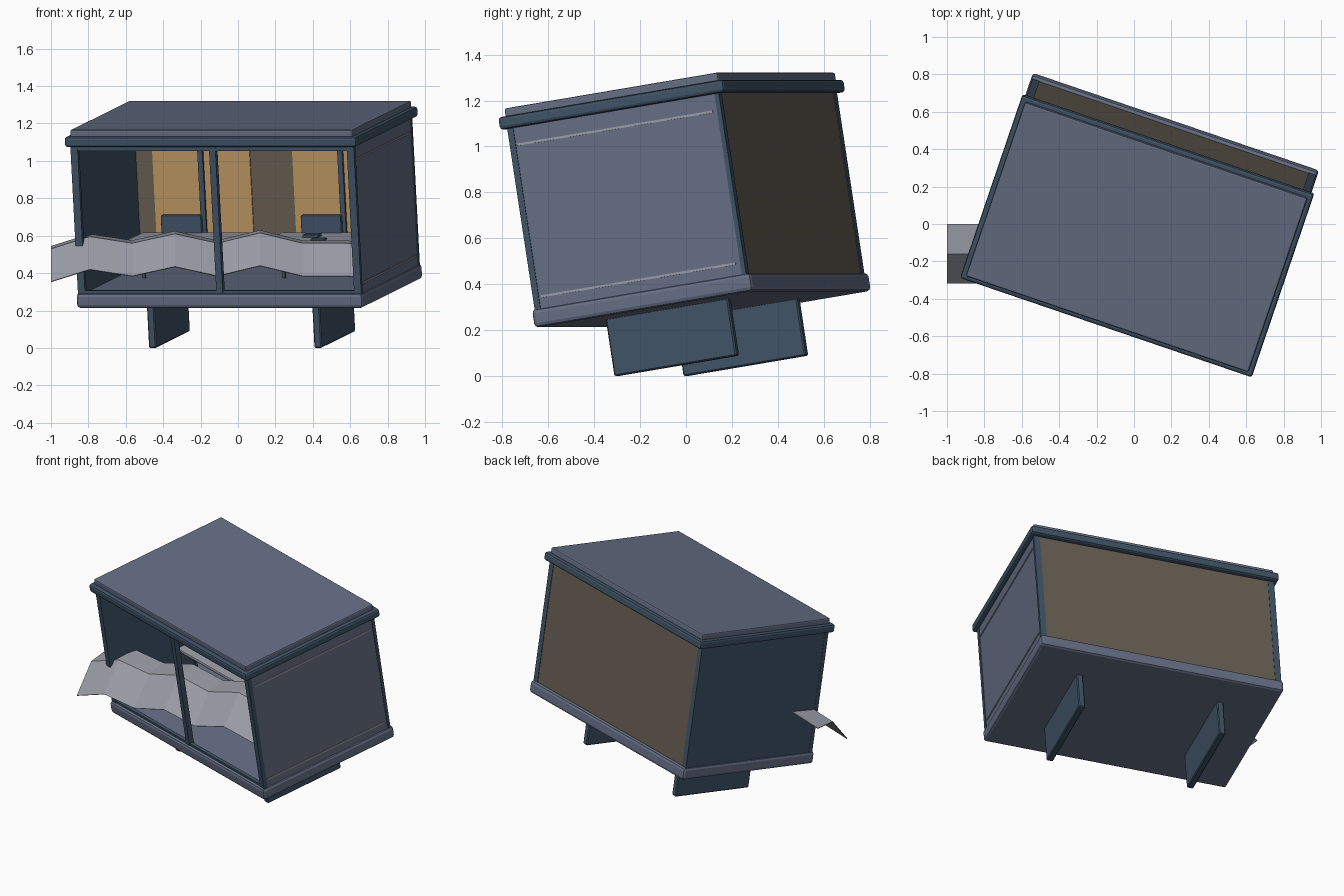
import bpy, bmesh, math
from mathutils import Matrix, Vector

cube = bpy.data.objects.get("Cube")
if cube:
    bpy.data.objects.remove(cube, do_unlink=True)


def material(name, color):
    m = bpy.data.materials.new(name)
    m.use_nodes = True
    m.diffuse_color = (*color, 1)
    m.node_tree.nodes["Principled BSDF"].inputs["Base Color"].default_value = (*color, 1)
    return m


SLATE = material("slate blue", (0.13, 0.155, 0.23))
NAVY = material("dark blue", (0.05, 0.085, 0.13))
TAN = material("warm tan", (0.52, 0.31, 0.125))
BROWN = material("grey brown", (0.135, 0.11, 0.085))
GREY = material("light grey", (0.32, 0.335, 0.38))

# Whole booth is turned and pitched forward
TILT = (Matrix.Translation((0.063, 0.073, 0.291))
        @ Matrix.Rotation(math.radians(-18.8), 4, "Z")
        @ Matrix.Rotation(math.radians(9.1), 4, "X"))


def finish(name, bm, mat):
    mesh = bpy.data.meshes.new(name)
    bm.to_mesh(mesh)
    bm.free()
    mesh.materials.append(mat)
    ob = bpy.data.objects.new(name, mesh)
    bpy.context.collection.objects.link(ob)
    return ob


def box(name, xs, ys, zs, mat, bevel=0.0, segments=2):
    """Box between local limits, with optional rounded edges."""
    bm = bmesh.new()
    bmesh.ops.create_cube(bm, size=1)
    for v in bm.verts:
        v.co = Vector([(a + b) / 2 + c * (b - a)
                       for (a, b), c in zip((xs, ys, zs), v.co)])
    if bevel:
        bmesh.ops.bevel(bm, geom=bm.edges[:], offset=bevel, segments=segments,
                        profile=0.5, affect="EDGES")
    ob = finish(name, bm, mat)
    ob.matrix_world = TILT
    return ob


# Base and roof
box("base", (-0.808, 0.808), (-0.51, 0.51), (0, 0.08), SLATE, 0.018)
box("roof_trim", (-0.824, 0.824), (-0.524, 0.524), (0.875, 0.93), NAVY, 0.014)
box("roof", (-0.797, 0.797), (-0.497, 0.497), (0.92, 0.965), SLATE, 0.008)

# Walls
box("plain_side_wall", (-0.798, -0.765), (-0.47, 0.47), (0.07, 0.885), NAVY)
box("panel_side_wall", (0.765, 0.796), (-0.475, 0.475), (0.07, 0.885), SLATE)
box("back_wall", (-0.785, 0.785), (0.47, 0.487), (0.07, 0.885), BROWN)

# Ridges on the panelled wall
for label, z in (("lower", 0.13), ("upper", 0.80)):
    box(label + "_ridge", (0.79, 0.8), (-0.46, 0.45), (z - 0.005, z + 0.005), GREY)

# Corner posts, centre post and front rails
for side, s in (("left", 1), ("right", -1)):
    xs = sorted((s * 0.76, s * 0.8))
    box(side + "_front_post", xs, (-0.495, -0.468), (0.07, 0.885), NAVY)
    box(side + "_back_post", xs, (0.47, 0.49), (0.07, 0.885), NAVY)
box("centre_post", (-0.018, 0.018), (-0.495, -0.46), (0.07, 0.885), NAVY)
box("bottom_rail", (-0.77, 0.77), (-0.492, -0.47), (0.07, 0.095), NAVY)
box("top_rail", (-0.77, 0.77), (-0.492, -0.47), (0.85, 0.885), NAVY)

# Back windows with mullions and lower panels, tables with legs
for side, s in (("left", 1), ("right", -1)):
    c = 0.395 * s
    box(side + "_window", (c - 0.275, c + 0.275), (0.463, 0.472), (0.09, 0.87), TAN)
    box(side + "_mullion", (c - 0.014, c + 0.014), (0.445, 0.465), (0.09, 0.87), NAVY)
    box(side + "_window_panel", (c - 0.235, c - 0.005), (0.425, 0.464), (0.22, 0.355),
        NAVY, 0.01)
    box(side + "_table", (c - 0.35, c + 0.35), (0.0, 0.45), (0.235, 0.26), GREY, 0.008)
    for leg in (-1, 1):
        x = c + 0.206 * leg
        for y in (0.03, 0.42):
            box(side + "_table_leg", (x - 0.008, x + 0.008), (y - 0.008, y + 0.008),
                (0.07, 0.24), NAVY)

# Small items on a table
box("tray", (0.22, 0.31), (0.27, 0.33), (0.258, 0.275), NAVY, 0.004)
box("handset", (0.30, 0.38), (0.17, 0.21), (0.258, 0.27), NAVY, 0.004)

# Two runners under the base
for side, s in (("left", 1), ("right", -1)):
    c = 0.467 * s
    box(side + "_runner", (c - 0.021, c + 0.021), (-0.285, 0.285), (-0.25, 0.02),
        NAVY, 0.006, 1)

# Level rippled sheet running through the booth
ridge = [0.53, 0.595, 0.56, 0.61, 0.56, 0.615, 0.56, 0.56, 0.55]
bm = bmesh.new()
rows = []
for i, z in enumerate(ridge):
    x = min(-1 + 0.2275 * i - (0.02 if i else 0), 0.72)
    if i and rows and x <= rows[-1][0].co.x + 0.01:
        break
    rows.append([bm.verts.new((x, y, z + dz))
                 for y, dz in ((-0.317, -0.175), (-0.16, 0), (0, 0.015))])
for a, b in zip(rows, rows[1:]):
    for j in range(2):
        bm.faces.new((a[j], b[j], b[j + 1], a[j + 1]))
sheet = finish("rippled_sheet", bm, GREY)
thick = sheet.modifiers.new("thickness", "SOLIDIFY")
thick.thickness = 0.005
